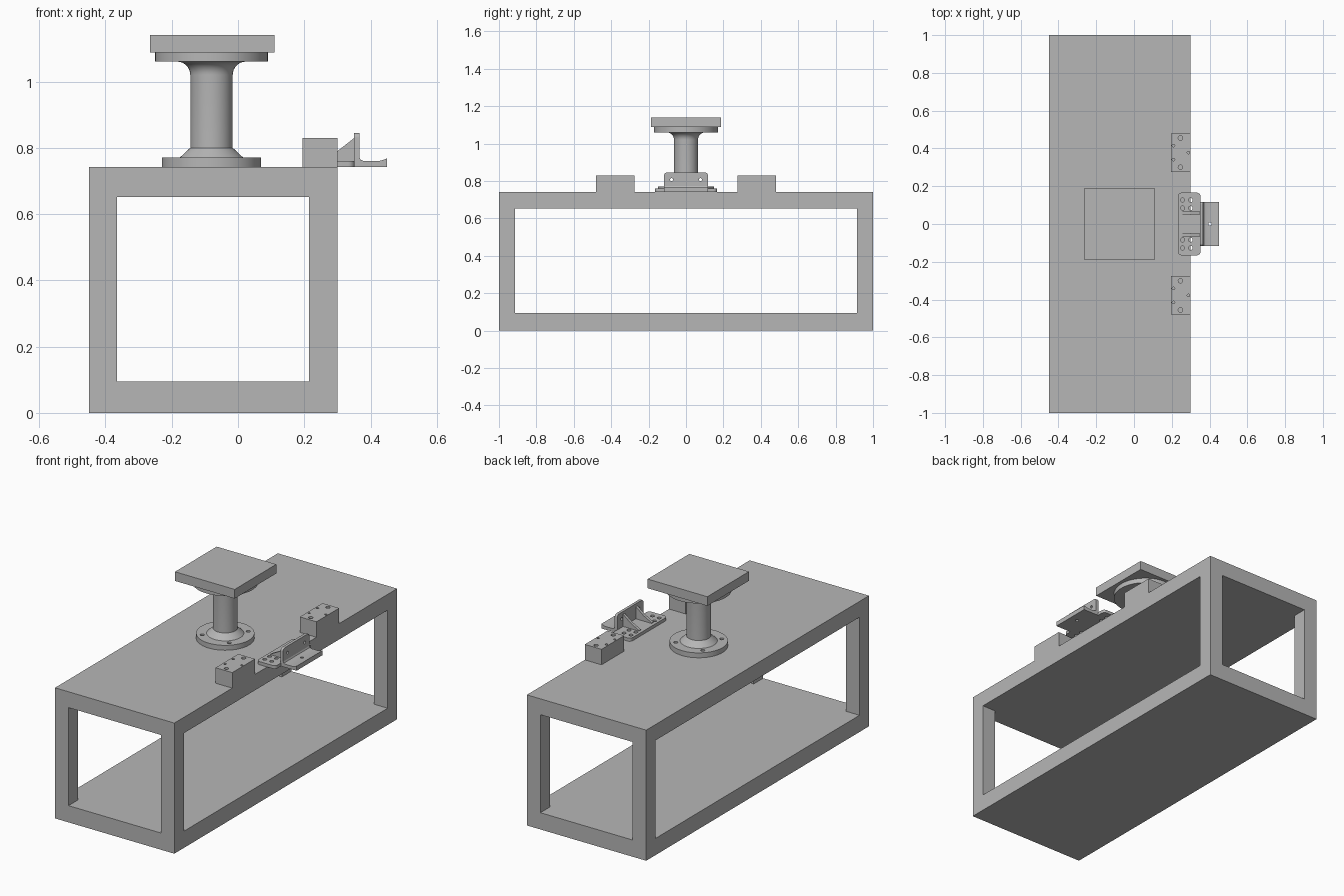
import bpy, bmesh, math
from mathutils import Matrix, Vector

cube = bpy.data.objects.get("Cube")
if cube:
    bpy.data.objects.remove(cube, do_unlink=True)

grey = bpy.data.materials.new("machine grey")
grey.use_nodes = True
colour = (0.47, 0.47, 0.47, 1)
grey.diffuse_color = colour
grey.node_tree.nodes["Principled BSDF"].inputs["Base Color"].default_value = colour

DECK = 0.742            # top surface of the frame
COLUMN_X = -0.08


def finish(bm, name):
    bmesh.ops.recalc_face_normals(bm, faces=bm.faces)
    mesh = bpy.data.meshes.new(name)
    bm.to_mesh(mesh)
    bm.free()
    mesh.materials.append(grey)
    ob = bpy.data.objects.new(name, mesh)
    bpy.context.collection.objects.link(ob)
    return ob


def box(name, low, high, radius=0, axis=2, keep=lambda p: True):
    """Box between two corners; edges along axis may be rounded."""
    low, high = Vector(low), Vector(high)
    bm = bmesh.new()
    bmesh.ops.create_cube(bm, size=1)
    for v in bm.verts:
        v.co = (low + high) / 2 + v.co * (high - low)
    if radius:
        edges = [e for e in bm.edges
                 if abs((e.verts[0].co - e.verts[1].co).normalized()[axis]) > 0.9
                 and keep((e.verts[0].co + e.verts[1].co) / 2)]
        bmesh.ops.bevel(bm, geom=edges, offset=radius, segments=6,
                        profile=0.5, affect='EDGES')
    return finish(bm, name)


def prism(name, profile, y0, y1):
    """Extrude an x-z outline along y."""
    bm = bmesh.new()
    face = bm.faces.new([bm.verts.new((x, y0, z)) for x, z in profile])
    ext = bmesh.ops.extrude_face_region(bm, geom=[face])
    moved = [g for g in ext["geom"] if isinstance(g, bmesh.types.BMVert)]
    bmesh.ops.translate(bm, verts=moved, vec=(0, y1 - y0, 0))
    return finish(bm, name)


def lathe(name, profile, x, steps=64):
    """Spin a radius-height outline about a vertical axis."""
    bm = bmesh.new()
    vs = [bm.verts.new((r, 0, z)) for r, z in profile]
    es = [bm.edges.new(pair) for pair in zip(vs, vs[1:])]
    bmesh.ops.spin(bm, geom=vs + es, cent=(0, 0, 0), axis=(0, 0, 1),
                   angle=math.tau, steps=steps)
    bmesh.ops.remove_doubles(bm, verts=bm.verts, dist=0.0001)
    bmesh.ops.translate(bm, verts=bm.verts, vec=(x, 0, 0))
    return finish(bm, name)


def cut(ob, cutter):
    """Subtract the cutter and discard it."""
    cutter.hide_render = True
    mod = ob.modifiers.new("cut", 'BOOLEAN')
    mod.operation, mod.solver, mod.object = 'DIFFERENCE', 'EXACT', cutter
    bpy.context.view_layer.objects.active = ob
    bpy.ops.object.modifier_apply(modifier=mod.name)
    bpy.data.objects.remove(cutter, do_unlink=True)


def drill(ob, holes, depth, along_x=False):
    """Drill (position, radius) holes, each centred on its position."""
    bm = bmesh.new()
    turn = Matrix.Rotation(math.pi / 2, 4, 'Y') if along_x else Matrix()
    for place, r in holes:
        bmesh.ops.create_cone(bm, cap_ends=True, segments=20, radius1=r, radius2=r,
                              depth=depth, matrix=Matrix.Translation(place) @ turn)
    cut(ob, finish(bm, "drill"))


def smooth(ob):
    bpy.ops.object.select_all(action='DESELECT')
    ob.select_set(True)
    bpy.context.view_layer.objects.active = ob
    bpy.ops.object.shade_smooth_by_angle(angle=math.radians(25))


# Open box frame: full top and bottom, windows through both directions
frame = box("frame", (-0.45, -1, 0), (0.30, 1, DECK))
cut(frame, box("window", (-1, -0.915, 0.095), (1, 0.915, 0.652)))
cut(frame, box("window", (-0.365, -2, 0.095), (0.215, 2, 0.652)))

# Column with bolted foot, coned base, flared neck and head flange
fillet = [(0.104 - 0.04 * math.cos(a), 1.02 + 0.04 * math.sin(a))
          for a in [i * math.pi / 16 for i in range(9)]]
column = lathe("column", [(0, DECK), (0.15, DECK), (0.15, 0.77), (0.096, 0.77),
                          (0.064, 0.80)] + fillet +
               [(0.17, 1.06), (0.17, 1.088), (0, 1.088)], COLUMN_X)
drill(column, [((COLUMN_X + 0.085 * sx, 0.085 * sy, 0.76), 0.011)
               for sx in (-1, 1) for sy in (-1, 1)], 0.1)
smooth(column)
box("head_plate", (-0.265, -0.187, 1.088), (0.11, 0.187, 1.14))

# Pair of drilled stop blocks on the deck edge
for side, label in ((-1, "front"), (1, "back")):
    mid = 0.378 * side
    block = box(label + "_block", (0.195, mid - 0.102, DECK), (0.30, mid + 0.102, 0.83))
    holes = [((0.246, mid + dy, 0.83), 0.012) for dy in (-0.077, 0.077)]
    holes += [((x, mid + dy, 0.83), 0.007)
              for x, dy in ((0.209, -0.037), (0.209, 0.037), (0.288, 0))]
    drill(block, holes, 0.12)
    smooth(block)

# Bracket foot with eight bolt holes
foot = box("bracket_foot", (0.232, -0.166, DECK), (0.352, 0.166, 0.76), radius=0.02)
drill(foot, [((x, y * s, 0.75), 0.011) for x in (0.257, 0.30)
             for y in (0.084, 0.127) for s in (-1, 1)], 0.1)
smooth(foot)

# Bracket upright with rounded top corners
upright = box("bracket_upright", (0.35, -0.117, DECK), (0.366, 0.117, 0.845),
              radius=0.015, axis=0, keep=lambda p: p.z > 0.8)
drill(upright, [((0.358, y, 0.807), 0.008) for y in (-0.077, 0.077)], 0.1, along_x=True)
smooth(upright)

# Bracket shelf with a raised outer lip
shelf = prism("bracket_shelf", [(0.366, DECK), (0.45, DECK), (0.45, 0.768), (0.44, 0.764),
                                (0.425, 0.76), (0.38, 0.76), (0.37, 0.764),
                                (0.366, 0.772)], -0.117, 0.117)
drill(shelf, [((0.402, 0, 0.75), 0.009)], 0.1)
smooth(shelf)

# Gusset ribs behind the upright
for side, label in ((-1, "front"), (1, "back")):
    y = 0.057 * side
    prism(label + "_gusset", [(0.25, 0.76), (0.35, 0.76), (0.35, 0.829), (0.30, 0.79),
                              (0.25, 0.764)], y - 0.008, y + 0.008)
